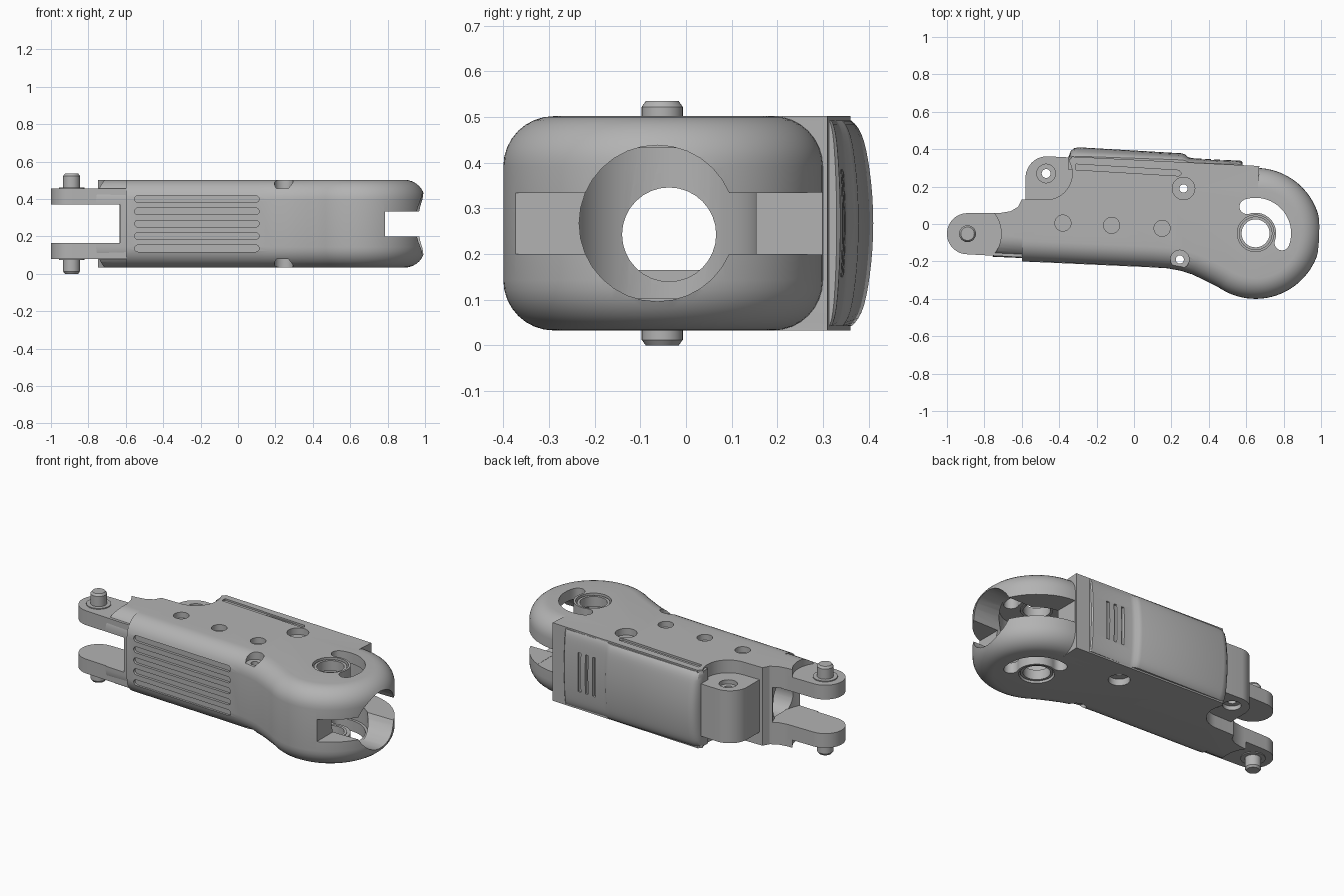
import bpy, bmesh, math
from mathutils import Vector

if "Cube" in bpy.data.objects:
    bpy.data.objects.remove(bpy.data.objects["Cube"])

grey = bpy.data.materials.new("matte_grey")
grey.use_nodes = True
grey.diffuse_color = (0.45, 0.45, 0.45, 1)
grey.node_tree.nodes["Principled BSDF"].inputs["Base Color"].default_value = grey.diffuse_color

BOTTOM, TOP = 0.033, 0.502
MID = (BOTTOM + TOP) / 2
HEAD = (0.65, -0.05)
PIN = (-0.89, -0.052)
LATCH = (-0.47, 0.27)


def arc(c, r, a0, a1, n=24):
    """Points along an arc, angles in degrees."""
    angles = [math.radians(a0 + (a1 - a0) * i / n) for i in range(n + 1)]
    return [(c[0] + r * math.cos(a), c[1] + r * math.sin(a)) for a in angles]


def circle(c, r, n=32):
    return arc(c, r, 0, 360, n)[:-1]


def rect(x0, y0, x1, y1):
    return [(x0, y0), (x1, y0), (x1, y1), (x0, y1)]


def loft(name, rings):
    """Closed solid skinned through matching rings of points."""
    bm = bmesh.new()
    loops = [[bm.verts.new(p) for p in ring] for ring in rings]
    n = len(loops[0])
    for a, b in zip(loops, loops[1:]):
        for i in range(n):
            bm.faces.new((a[i], a[(i + 1) % n], b[(i + 1) % n], b[i]))
    bm.faces.new(loops[0][::-1])
    bm.faces.new(loops[-1])
    bmesh.ops.recalc_face_normals(bm, faces=bm.faces)
    mesh = bpy.data.meshes.new(name)
    bm.to_mesh(mesh)
    bm.free()
    mesh.materials.append(grey)
    ob = bpy.data.objects.new(name, mesh)
    bpy.context.collection.objects.link(ob)
    return ob


def prism(name, pts, z0, z1):
    return loft(name, [[(x, y, z) for x, y in pts] for z in (z0, z1)])


def x_rod(name, y, z, r, x0, x1):
    return loft(name, [[(x, p, q) for p, q in circle((y, z), r)] for x in (x0, x1)])


def activate(ob):
    bpy.ops.object.select_all(action='DESELECT')
    ob.select_set(True)
    bpy.context.view_layer.objects.active = ob


def cut(ob, cutters):
    activate(ob)
    for c in cutters:
        mod = ob.modifiers.new("cut", 'BOOLEAN')
        mod.operation, mod.solver, mod.object = 'DIFFERENCE', 'EXACT', c
        bpy.ops.object.modifier_apply(modifier=mod.name)
        bpy.data.objects.remove(c)


def smooth(ob):
    activate(ob)
    bpy.ops.object.shade_smooth_by_angle(angle=math.radians(30))


# Housing outline: rounded front and head, square back
neck = [(-0.8, -0.173), (-0.6, -0.182), (-0.6, -0.2), (0.1, -0.232),
        (0.18, -0.237), (0.25, -0.25), (0.31, -0.269), (0.37, -0.297), (0.42, -0.322)]
head = arc(HEAD, 0.35, -125, 87, 56)
back = [(0.67, 0.31), (-0.33, 0.36)] + arc(LATCH, 0.14, 30, -90, 14)
back += [(-0.6, 0.13), (-0.62, 0.092), (-0.66, 0.068), (-0.72, 0.058), (-0.8, 0.058)]
outline = neck + head + back


def inward(i):
    """Direction in which the rounded rim is pulled in."""
    x, y = outline[i]
    if i >= len(neck) + len(head):
        return Vector((0, 0))
    if i >= len(neck):
        return Vector((HEAD[0] - x, HEAD[1] - y)).normalized()
    if x < 0.15:
        return Vector((0, 1))
    t = Vector(outline[i + 1]) - Vector(outline[i - 1])
    return Vector((-t.y, t.x)).normalized()


RIM = 0.11
pulls = [inward(i) for i in range(len(outline))]
quarter = [math.radians(90 * i / 8) for i in range(9)]
levels = [(BOTTOM + RIM * (1 - math.sin(a)), RIM * (1 - math.cos(a))) for a in reversed(quarter)]
levels += [(TOP - RIM * (1 - math.sin(a)), RIM * (1 - math.cos(a))) for a in quarter]
housing = loft("housing", [[(x + d.x * s, y + d.y * s, z)
                            for (x, y), d in zip(outline, pulls)] for z, s in levels])

# Fork end, head cavity, head slot and long bore
cutters = [
    prism("fork_end", circle(PIN, 0.18, 48), -0.1, 0.7),
    prism("fork_gap", circle(PIN, 0.29, 64), 0.165, 0.375),
    prism("head_cavity", circle(HEAD, 0.205, 48), 0.098, 0.438),
    x_rod("head_bore", -0.063, MID, 0.171, 0.6, 1.2),
    prism("head_slot", rect(0.785, -0.6, 1.2, 0.6), 0.2, 0.334),
    prism("head_back_slot", rect(0.6705, 0.0, 0.8, 0.6), 0.199, 0.335),
    x_rod("long_bore", -0.037, 0.243, 0.103, -0.8, 0.6),
    prism("pivot_hole", circle(HEAD, 0.075), -0.1, 0.7),
]
# Curved slot beside the pivot
end_a, end_b = arc(HEAD, 0.15, -20, 108, 1)
kidney = arc(HEAD, 0.19, -20, 108) + arc(end_b, 0.04, 108, 288, 8)[1:-1]
kidney += arc(HEAD, 0.11, 108, -20) + arc(end_a, 0.04, 160, 340, 8)[1:-1]
cutters.append(prism("kidney_slot", kidney, -0.1, 0.7))
# Pivot recesses and screw holes on both faces
for c, r, depth in ((HEAD, 0.098, 0.03), ((0.265, 0.19), 0.06, 0.04), ((0.245, -0.19), 0.05, 0.045)):
    cutters.append(prism("recess_top", circle(c, r), TOP - depth, 0.7))
    cutters.append(prism("recess_bottom", circle(c, r), -0.1, BOTTOM + depth))
    if c != HEAD:
        cutters.append(prism("screw_hole", circle(c, 0.022, 16), -0.1, 0.7))
# Blind holes along the top
for c in ((-0.38, 0.005), (-0.12, -0.007), (0.15, -0.023)):
    cutters.append(prism("blind_hole", circle(c, 0.043), TOP - 0.035, 0.7))
# Shallow channel beside the cover
cutters.append(prism("top_channel", [(-0.31, 0.29), (0.24, 0.257), (0.255, 0.27),
                                     (0.24, 0.287), (-0.31, 0.32)], TOP - 0.012, 0.7))
# Grip grooves on the front
slope = -0.045
for i in range(5):
    z = MID + (i - 2) * 0.066
    shape = arc((0.095, z), 0.018, -90, 90, 8) + arc((-0.535, z), 0.018, 90, 270, 8)
    cutters.append(loft("grip_groove", [[(x, -0.218 + slope * (x + 0.22) + d, q) for x, q in shape]
                                        for d in (-0.1, 0.016)]))
cut(housing, cutters)
smooth(housing)

# Fork tabs, pins, collars and pivot bushings, mirrored about mid height
tab_shape = arc(PIN, 0.11, 90, 270) + [(-0.6, -0.178), (-0.6, 0.058)]
for side, s in (("upper", 1), ("lower", -1)):
    def h(z):
        return MID + s * z
    parts = [prism(side + "_fork_tab", tab_shape, h(0.1025), h(0.1885)),
             prism(side + "_pin_collar", circle(PIN, 0.068), h(0.18), h(0.194)),
             loft(side + "_pin", [[(x, y, h(z)) for x, y in circle(PIN, r)]
                                  for z, r in ((0.11, 0.045), (0.255, 0.045), (0.2675, 0.036))])]
    bushing = prism(side + "_pivot_bushing", circle(HEAD, 0.09), h(0.165), h(0.225))
    cut(bushing, [prism("bushing_hole", circle(HEAD, 0.075), -0.1, 0.7)])
    for part in parts + [bushing]:
        smooth(part)

# Latch block in the rear pocket
latch_shape = arc((-0.465, 0.247), 0.115, 90, 180, 12)
latch_shape += [(-0.58, 0.12), (-0.4, 0.12), (-0.325, 0.2), (-0.325, 0.355)]
latch = prism("latch_block", latch_shape, 0.11, 0.425)
cut(latch, [prism("latch_recess_top", circle(LATCH, 0.05), 0.4, 0.7),
            prism("latch_recess_bottom", circle(LATCH, 0.05), -0.1, 0.135),
            prism("latch_hole", circle(LATCH, 0.024, 16), -0.1, 0.7)])
smooth(latch)

# Bulged two-level rear cover with thumb grooves
cover_shape = [(-0.35, 0.29), (0.58, 0.29), (0.58, 0.33), (0.573, 0.338), (0.31, 0.352),
               (0.29, 0.357), (0.275, 0.371), (0.255, 0.378), (-0.295, 0.41),
               (-0.32, 0.405), (-0.338, 0.39), (-0.35, 0.36)]
rings = []
for i in range(25):
    t = math.sin(math.radians(-90 + 7.5 * i))
    k = 1 - 0.25 * t ** 2 - 0.15 * t ** 12
    rings.append([(x, 0.29 + (y - 0.29) * k, MID + 0.225 * t) for x, y in cover_shape])
cover = loft("rear_cover", rings)
cut(cover, [prism("thumb_groove", rect(x - 0.009, 0.33, x + 0.009, 0.5), 0.15, 0.385)
            for x in (0.37, 0.42, 0.47)])
smooth(cover)
